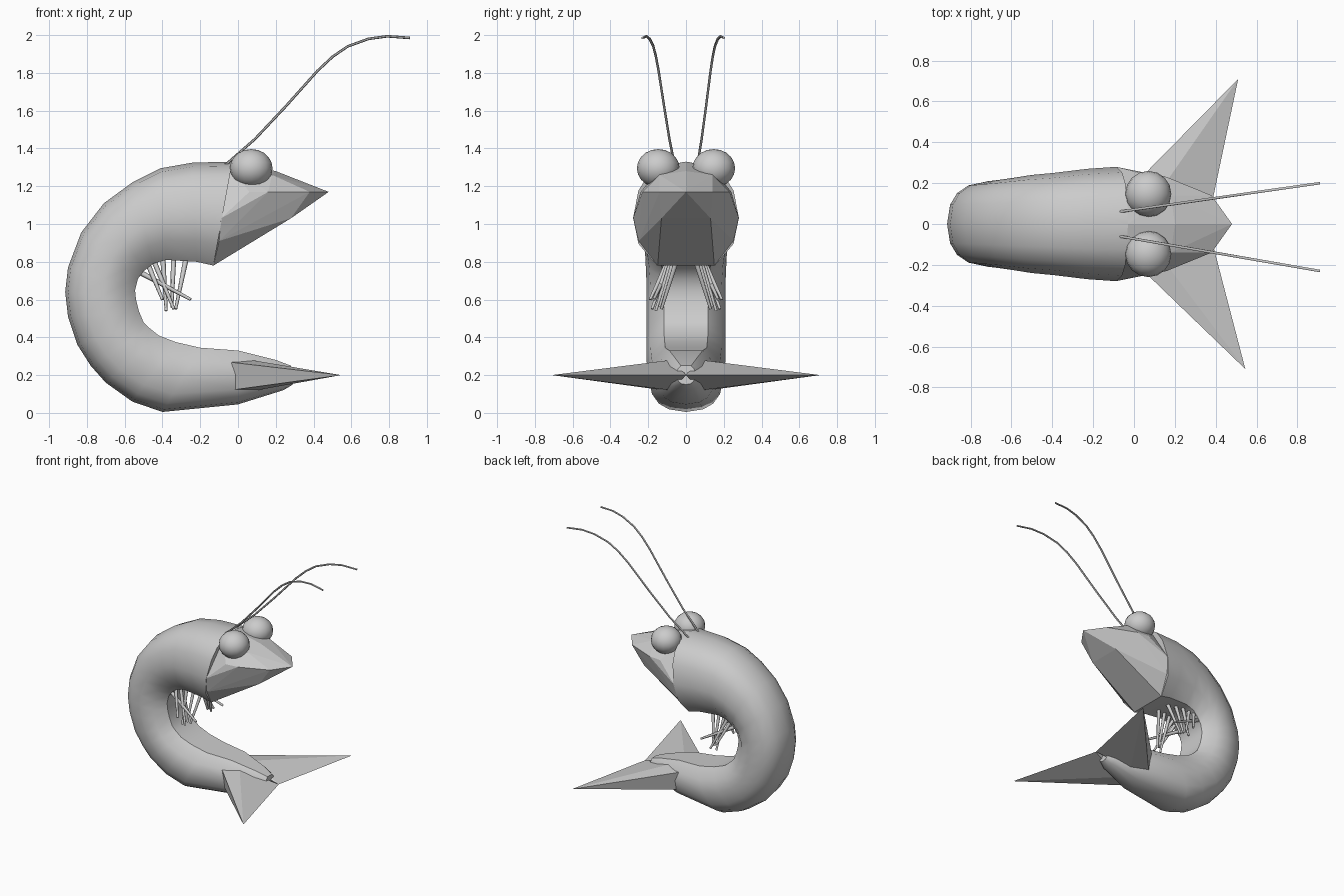
import bpy, bmesh, math
from mathutils import Vector

if "Cube" in bpy.data.objects:
    bpy.data.objects.remove(bpy.data.objects["Cube"])


def finish(bm, name, angle=None):
    bmesh.ops.recalc_face_normals(bm, faces=bm.faces[:])
    me = bpy.data.meshes.new(name)
    bm.to_mesh(me)
    bm.free()
    if angle:
        me.polygons.foreach_set("use_smooth", [True] * len(me.polygons))
        me.set_sharp_from_angle(angle=math.radians(angle))
    ob = bpy.data.objects.new(name, me)
    bpy.context.collection.objects.link(ob)
    return ob


def hull(name, points):
    bm = bmesh.new()
    for p in points:
        bm.verts.new(p)
    res = bmesh.ops.convex_hull(bm, input=bm.verts[:])
    junk = {v for v in res["geom_interior"] + res["geom_unused"]
            if isinstance(v, bmesh.types.BMVert)}
    bmesh.ops.delete(bm, geom=list(junk), context="VERTS")
    return finish(bm, name)


def loft(bm, rings):
    rows = [[bm.verts.new(p) for p in r] for r in rings]
    n = len(rows[0])
    for a, b in zip(rows, rows[1:]):
        for i in range(n):
            j = (i + 1) % n
            bm.faces.new((a[i], a[j], b[j], b[i]))
    bm.faces.new(rows[0])
    bm.faces.new(rows[-1][::-1])


def tube(name, pts, radii, sides=6):
    pts = [Vector(p) for p in pts]
    rings = []
    for i, p in enumerate(pts):
        d = (pts[min(i + 1, len(pts) - 1)] - pts[max(i - 1, 0)]).normalized()
        u = d.cross(Vector((0, 1, 0))).normalized()
        w = d.cross(u)
        rings.append([p + radii[i] * (u * math.cos(t) + w * math.sin(t))
                      for t in (2 * math.pi * k / sides for k in range(sides))])
    bm = bmesh.new()
    loft(bm, rings)
    return finish(bm, name, 60)


# Curled body: outer x,z / inner x,z / half width, round back and flatter belly
stations = [
    (-.03, 1.33, -.13, .78, .28), (-.24, 1.325, -.22, .80, .27),
    (-.41, 1.295, -.38, .81, .25), (-.56, 1.22, -.45, .79, .24),
    (-.71, 1.11, -.50, .75, .225), (-.83, .955, -.53, .71, .215),
    (-.90, .77, -.545, .65, .21), (-.915, .64, -.54, .60, .21),
    (-.90, .51, -.525, .54, .21), (-.85, .36, -.50, .48, .21),
    (-.78, .25, -.47, .45, .21), (-.70, .16, -.42, .41, .21),
    (-.56, .06, -.33, .375, .205), (-.40, .005, -.20, .345, .20),
    (0, .045, 0, .33, .16), (.24, .12, .20, .28, .09), (.29, .15, .28, .25, .05)]
half = [(0, 0), (.04, .45), (.13, .72), (.28, .9), (.54, 1), (.79, .9), (1, .55)]
section = half + [(1, 0)] + [(u, -w) for u, w in half[:0:-1]]
bm = bmesh.new()
loft(bm, [[(ox + (ix - ox) * u, hw * w, oz + (iz - oz) * u) for u, w in section]
          for ox, oz, ix, iz, hw in stations])
finish(bm, "body", 32)

# Faceted head with flat jaw edge and pointed snout
head = [(-.03, 0, 1.33), (.20, 0, 1.28), (.48, 0, 1.17)]
for s in (-1, 1):
    head += [(x, s * y, z) for x, y, z in (
        (-.04, .13, 1.305), (-.09, .28, 1.03), (-.10, .25, .91), (-.13, .15, .78),
        (.06, .24, 1.17), (.16, .23, 1.17), (.18, .14, 1.26), (.38, .14, 1.17),
        (.28, .13, 1.03))]
hull("head", head)

legs = [((-.27, .84), (-.33, .55), .13), ((-.34, .85), (-.35, .56), .14),
        ((-.40, .85), (-.38, .54), .16), ((-.46, .84), (-.34, .55), .18),
        ((-.49, .82), (-.40, .60), .19), ((-.53, .75), (-.25, .60), .17)]
feeler = [(-.07, 1.31), (.09, 1.45), (.25, 1.62), (.42, 1.81), (.50, 1.885),
          (.58, 1.94), (.69, 1.98), (.79, 1.994), (.91, 1.985)]

for s, side in ((-1, "right"), (1, "left")):
    # Eyes
    bm = bmesh.new()
    bmesh.ops.create_uvsphere(bm, u_segments=16, v_segments=10, radius=.113)
    bmesh.ops.scale(bm, vec=(1, 1, .9), verts=bm.verts)
    bmesh.ops.translate(bm, vec=(.07, s * .147, 1.295), verts=bm.verts)
    finish(bm, side + "_eye", 60)

    # Long curved antennae
    spread = .23 if s < 0 else .2
    tube(side + "_antenna",
         [(x, s * (.06 + (spread - .06) * (x + .07) / .98), z) for x, z in feeler],
         [.007] * len(feeler))

    # Thin belly legs
    for i, (a, b, y) in enumerate(legs):
        tube(f"{side}_leg_{i + 1}", [(a[0], s * (.04 + .012 * i), a[1]),
                                     (b[0], s * y, b[1])], [.015, .008])

    # Tail fin blades
    tip = .545 if s < 0 else .51
    hull(side + "_tail_fin", [(tip, s * .71, .2), (.36, 0, .2), (.02, s * .13, .2)] +
         [(x, s * y, z) for x, y, z in ((-.14, .05, .28), (.07, .08, .28),
                                        (-.04, .12, .12), (.1, .08, .12))])
